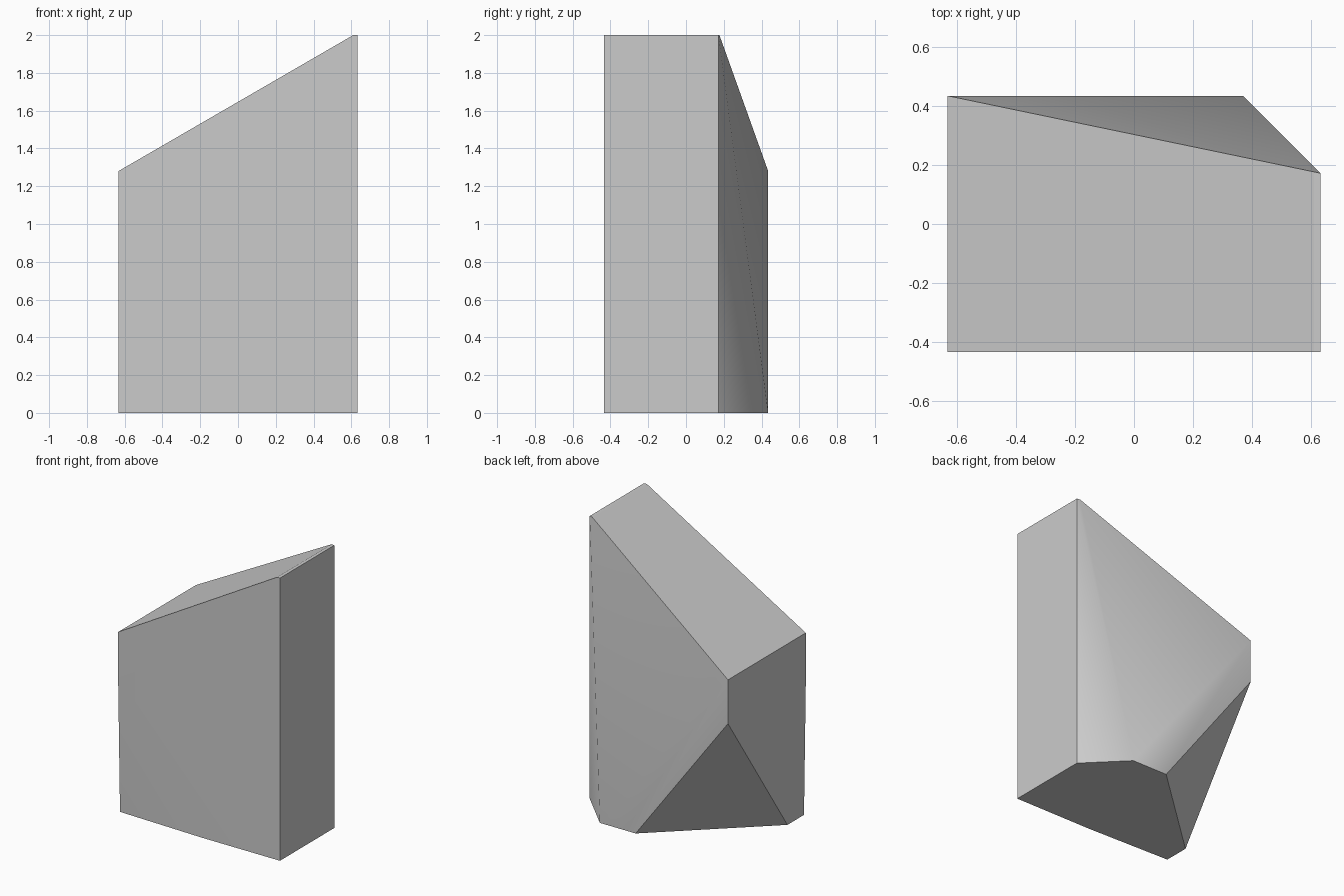
import bpy
import bmesh

cube = bpy.data.objects.get("Cube")
if cube:
    bpy.data.objects.remove(cube, do_unlink=True)

# Main extents of the stone block
W, D, H = 0.633, 0.435, 2.0
SHOULDER = 1.28      # height of the low side
BACK = 0.172         # where the tall side is cut at the back

corners = [
    # low side, with its cut lower corners
    (-W, -D, SHOULDER), (-W, D, SHOULDER), (-W, D, 0.97), (-W, -D, 0.92),
    # base outline
    (-W, -0.23, 0), (-W, -0.415, 0), (0.02, -D, 0), (W, -D, 0),
    (W, BACK, 0), (0.37, D, 0), (0.09, D, 0),
    # narrow flat peak on the tall side
    (W, -D, H), (W, BACK, H), (0.61, -D, H), (0.61, BACK + 0.005, H),
]

# Faceted solid wrapped around the corners
bm = bmesh.new()
for c in corners:
    bm.verts.new(c)
bmesh.ops.convex_hull(bm, input=bm.verts)
bmesh.ops.dissolve_limit(bm, angle_limit=0.008, verts=bm.verts, edges=bm.edges)
bmesh.ops.recalc_face_normals(bm, faces=bm.faces)
mesh = bpy.data.meshes.new("stone_block")
bm.to_mesh(mesh)
bm.free()

block = bpy.data.objects.new("stone_block", mesh)
bpy.context.collection.objects.link(block)

# Plain grey
grey = bpy.data.materials.new("stone_grey")
grey.use_nodes = True
color = (0.6, 0.6, 0.6, 1)
grey.diffuse_color = color
grey.node_tree.nodes["Principled BSDF"].inputs["Base Color"].default_value = color
mesh.materials.append(grey)

# Soft bends on the back and front, crisp edges elsewhere
bpy.context.view_layer.objects.active = block
block.select_set(True)
bpy.ops.object.shade_smooth_by_angle(angle=0.7)
for face in mesh.polygons:
    if face.normal.z > 0.7:
        face.use_smooth = False
